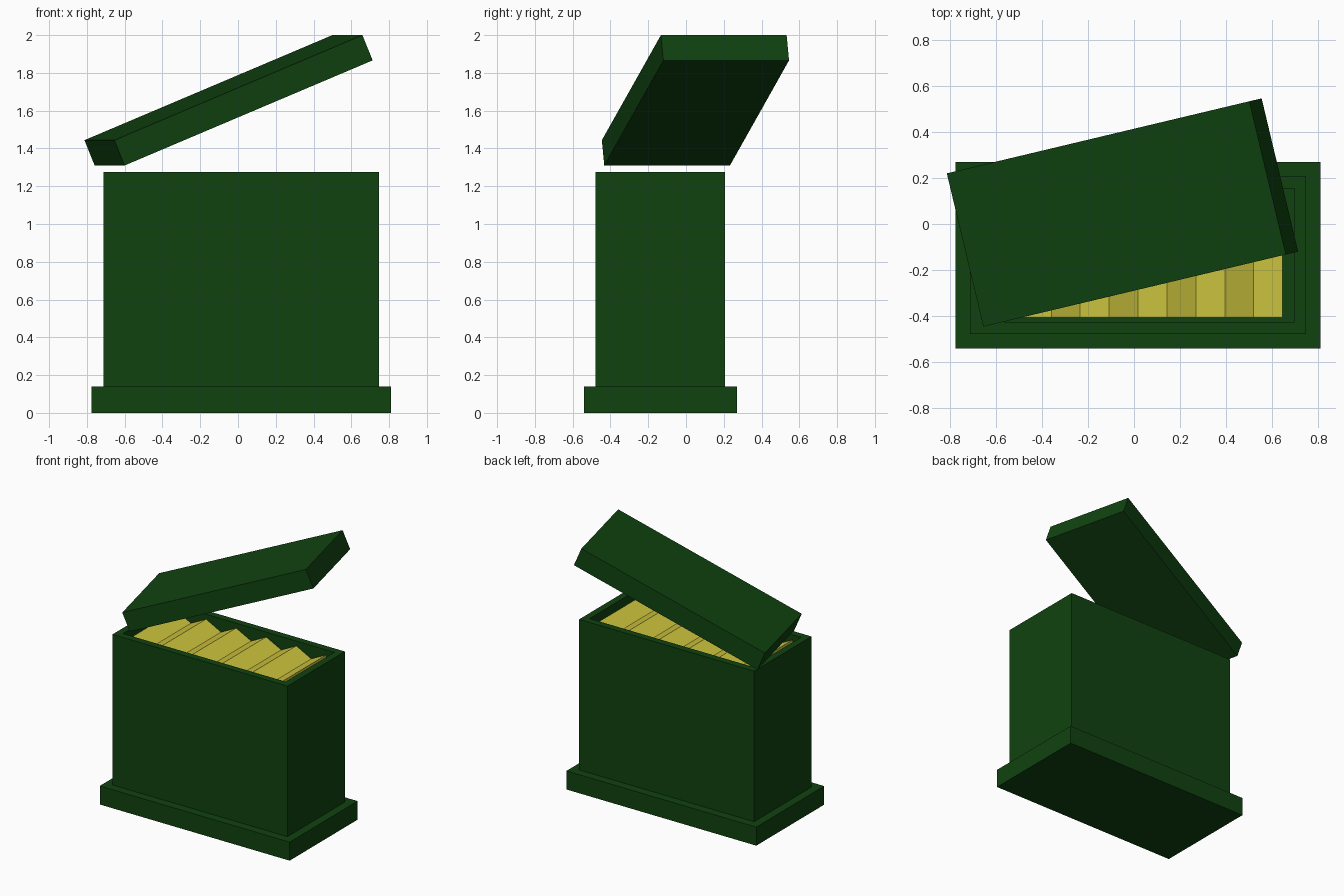
import bpy, bmesh, math
from mathutils import Matrix, Vector

if "Cube" in bpy.data.objects:
    bpy.data.objects.remove(bpy.data.objects["Cube"])


def make_material(name, color):
    mat = bpy.data.materials.new(name)
    mat.use_nodes = True
    mat.diffuse_color = color
    mat.node_tree.nodes["Principled BSDF"].inputs["Base Color"].default_value = color
    return mat


green = make_material("dark_green", (0.005, 0.055, 0.005, 1))
yellow = make_material("yellow", (0.62, 0.56, 0.048, 1))


def finish(bm, name, mat):
    bmesh.ops.recalc_face_normals(bm, faces=bm.faces)
    mesh = bpy.data.meshes.new(name)
    bm.to_mesh(mesh)
    bm.free()
    mesh.materials.append(mat)
    obj = bpy.data.objects.new(name, mesh)
    bpy.context.collection.objects.link(obj)
    return obj


def box(size, center):
    bm = bmesh.new()
    bmesh.ops.create_cube(bm, size=1)
    bmesh.ops.scale(bm, vec=size, verts=bm.verts)
    bmesh.ops.translate(bm, vec=center, verts=bm.verts)
    return bm


MID_X, MID_Y = 0.0175, -0.136
WIDTH, DEPTH = 1.46, 0.684
BASE_TOP, BODY_TOP = 0.14, 1.276
WALL, FLOOR = 0.073, 0.95

# Base plinth
finish(box((1.585, 0.81, BASE_TOP), (MID_X, MID_Y, BASE_TOP / 2)), "base", green)

# Body with an open recess in its top
bm = box((WIDTH, DEPTH, BODY_TOP - BASE_TOP), (MID_X, MID_Y, (BODY_TOP + BASE_TOP) / 2))
top = max(bm.faces, key=lambda f: f.calc_center_median().z)
bmesh.ops.inset_region(bm, faces=[top], thickness=WALL)
pit = bmesh.ops.extrude_discrete_faces(bm, faces=[top])["faces"][0]
bmesh.ops.translate(bm, vec=(0, 0, FLOOR - BODY_TOP), verts=pit.verts)
finish(bm, "body", green)

# Ridged contents: a zigzag profile extruded across the recess
RIDGES, STEP = 5, 0.1255
VALLEY, PEAK = 1.188, 1.252
start = MID_X - RIDGES * STEP
profile = [(start + i * STEP, VALLEY if i % 2 else PEAK) for i in range(2 * RIDGES + 1)]
profile += [(profile[-1][0], FLOOR), (start, FLOOR)]
half = DEPTH / 2 - WALL
bm = bmesh.new()
side = bm.faces.new([bm.verts.new((x, MID_Y - half, z)) for x, z in profile])
grown = bmesh.ops.extrude_face_region(bm, geom=[side])["geom"]
moved = [g for g in grown if isinstance(g, bmesh.types.BMVert)]
bmesh.ops.translate(bm, vec=(0, 2 * half, 0), verts=moved)
if side.is_valid and len(side.edges[0].link_faces) < 2:
    bmesh.ops.holes_fill(bm, edges=bm.edges)
finish(bm, "contents", yellow)

# Lid, lifted, turned and tilted
lid = finish(box((WIDTH, DEPTH, 0.145), (0, 0, 0)), "lid", green)
lid.matrix_world = (Matrix.Translation(Vector((-0.05, 0.05, 1.655)))
                    @ Matrix.Rotation(math.radians(13.4), 4, "Z")
                    @ Matrix.Rotation(math.radians(-22.4), 4, "Y"))
